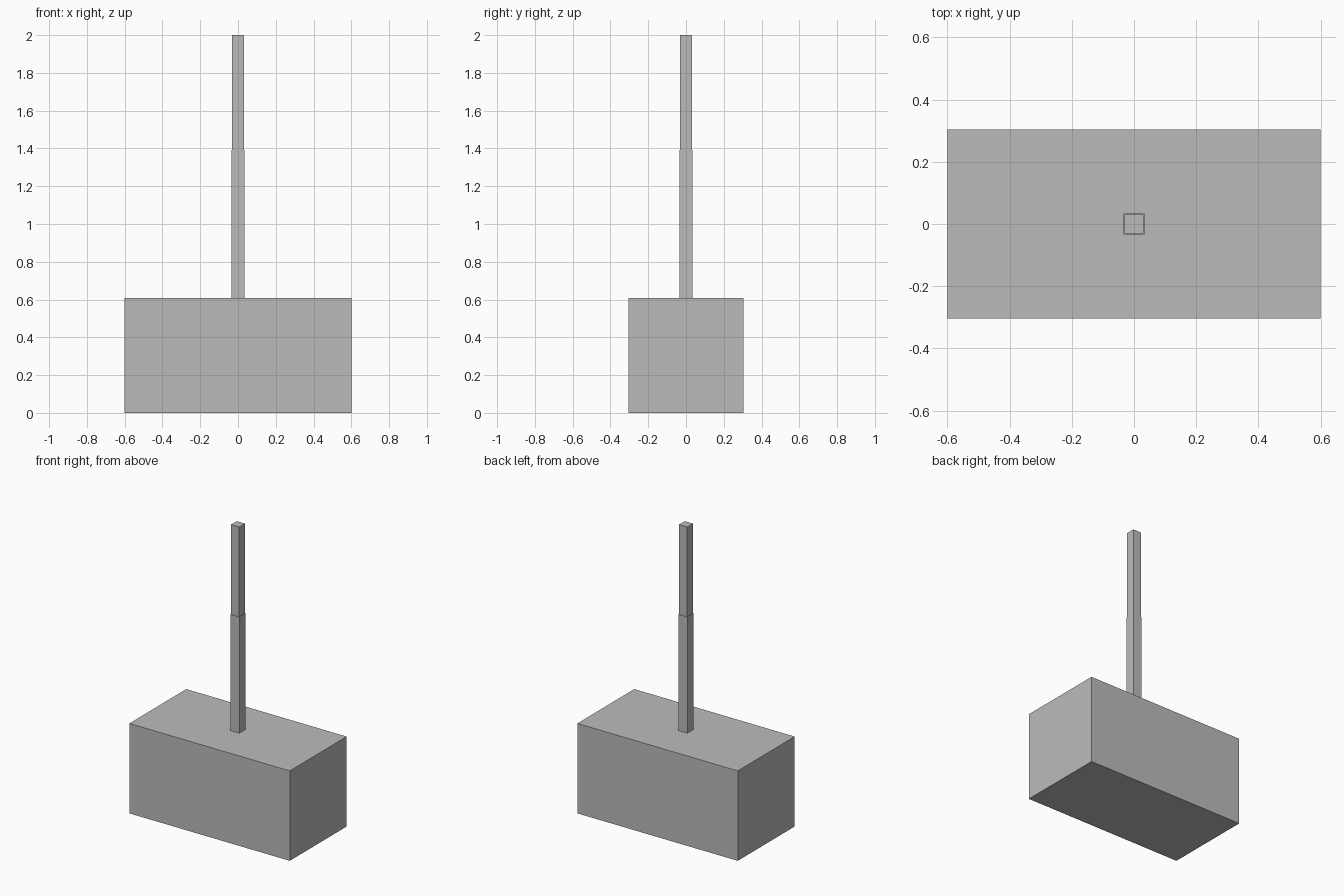
import bpy

if "Cube" in bpy.data.objects:
    bpy.data.objects.remove(bpy.data.objects["Cube"])

grey = bpy.data.materials.new("plain grey")
grey.diffuse_color = (0.5, 0.5, 0.5, 1)
grey.use_nodes = True
grey.node_tree.nodes["Principled BSDF"].inputs["Base Color"].default_value = grey.diffuse_color


def box(name, half_x, half_y, z0, z1):
    """Axis-aligned box centred on the z axis."""
    bpy.ops.mesh.primitive_cube_add(size=1, location=(0, 0, (z0 + z1) / 2))
    ob = bpy.context.object
    ob.name = name
    ob.scale = (2 * half_x, 2 * half_y, z1 - z0)
    bpy.ops.object.transform_apply(location=False, rotation=False, scale=True)
    ob.data.materials.append(grey)
    return ob


# Heavy block at the bottom
box("hammer_head", 0.6, 0.304, 0, 0.608)
# Square shaft in two sections, the upper slightly thinner
box("lower_handle", 0.0335, 0.0335, 0.608, 1.393)
box("upper_handle", 0.0305, 0.0305, 1.393, 2.0)
